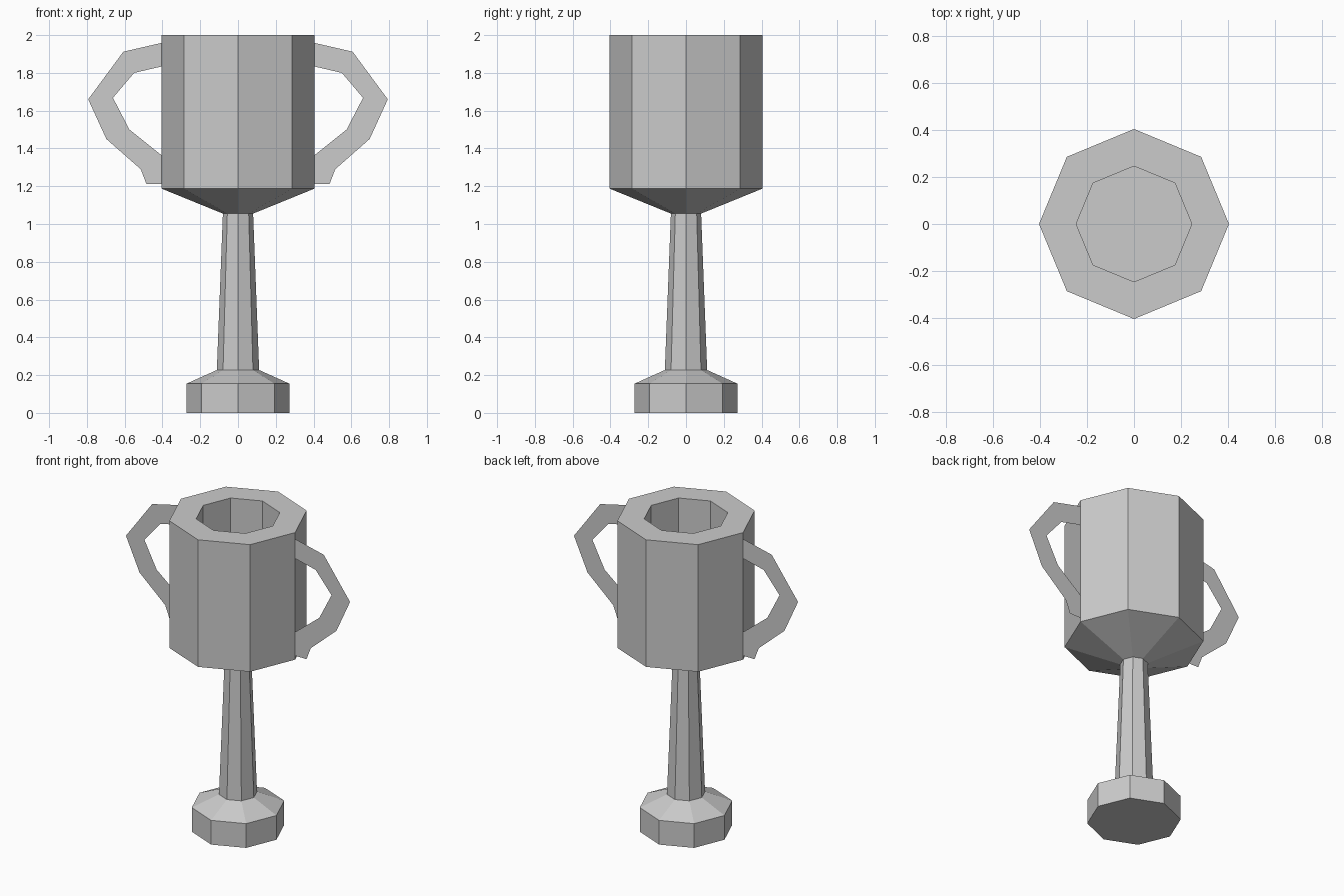
import bpy, bmesh
from math import cos, sin, pi

if "Cube" in bpy.data.objects:
    bpy.data.objects.remove(bpy.data.objects["Cube"])

SIDES = 8


def make_object(name, bm):
    mesh = bpy.data.meshes.new(name)
    bm.to_mesh(mesh)
    bm.free()
    obj = bpy.data.objects.new(name, mesh)
    bpy.context.collection.objects.link(obj)
    return obj


def lathe(name, profile, cap_start=False, cap_end=False):
    """Turn (radius, z) points, listed upward along the outside, into an octagonal shell."""
    bm = bmesh.new()
    rings = [[bm.verts.new((r * cos(2 * pi * i / SIDES), r * sin(2 * pi * i / SIDES), z))
              for i in range(SIDES)] for r, z in profile]
    for a, b in zip(rings, rings[1:]):
        for i in range(SIDES):
            j = (i + 1) % SIDES
            bm.faces.new((a[i], a[j], b[j], b[i]))
    if cap_start:
        bm.faces.new(rings[0][::-1])
    if cap_end:
        bm.faces.new(rings[-1])
    return make_object(name, bm)


# Foot, stem and hollow bowl, meeting edge to edge
lathe("base", [(0.272, 0), (0.272, 0.155), (0.112, 0.227)], cap_start=True)
lathe("stem", [(0.112, 0.227), (0.08, 1.055)])
lathe("bowl", [(0.08, 1.055), (0.404, 1.187), (0.404, 2.0),
               (0.246, 2.0), (0.246, 1.25)], cap_end=True)

# Flat sheet handles: a strip between outer and inner outlines, mirrored
outer = [(0.40, 1.96), (0.607, 1.912), (0.793, 1.66),
         (0.697, 1.45), (0.515, 1.29), (0.485, 1.212)]
inner = [(0.40, 1.835), (0.55, 1.80), (0.662, 1.668),
         (0.575, 1.50), (0.40, 1.36), (0.40, 1.212)]
bm = bmesh.new()
out_v = [bm.verts.new((x, 0, z)) for x, z in outer]
in_v = [bm.verts.new((x, 0, z)) for x, z in inner]
for k in range(len(outer) - 1):
    bm.faces.new((out_v[k], in_v[k], in_v[k + 1], out_v[k + 1]))
handles = make_object("handles", bm)
mirror = handles.modifiers.new("mirror", 'MIRROR')
mirror.use_axis[0] = True
mirror.use_mirror_merge = False
